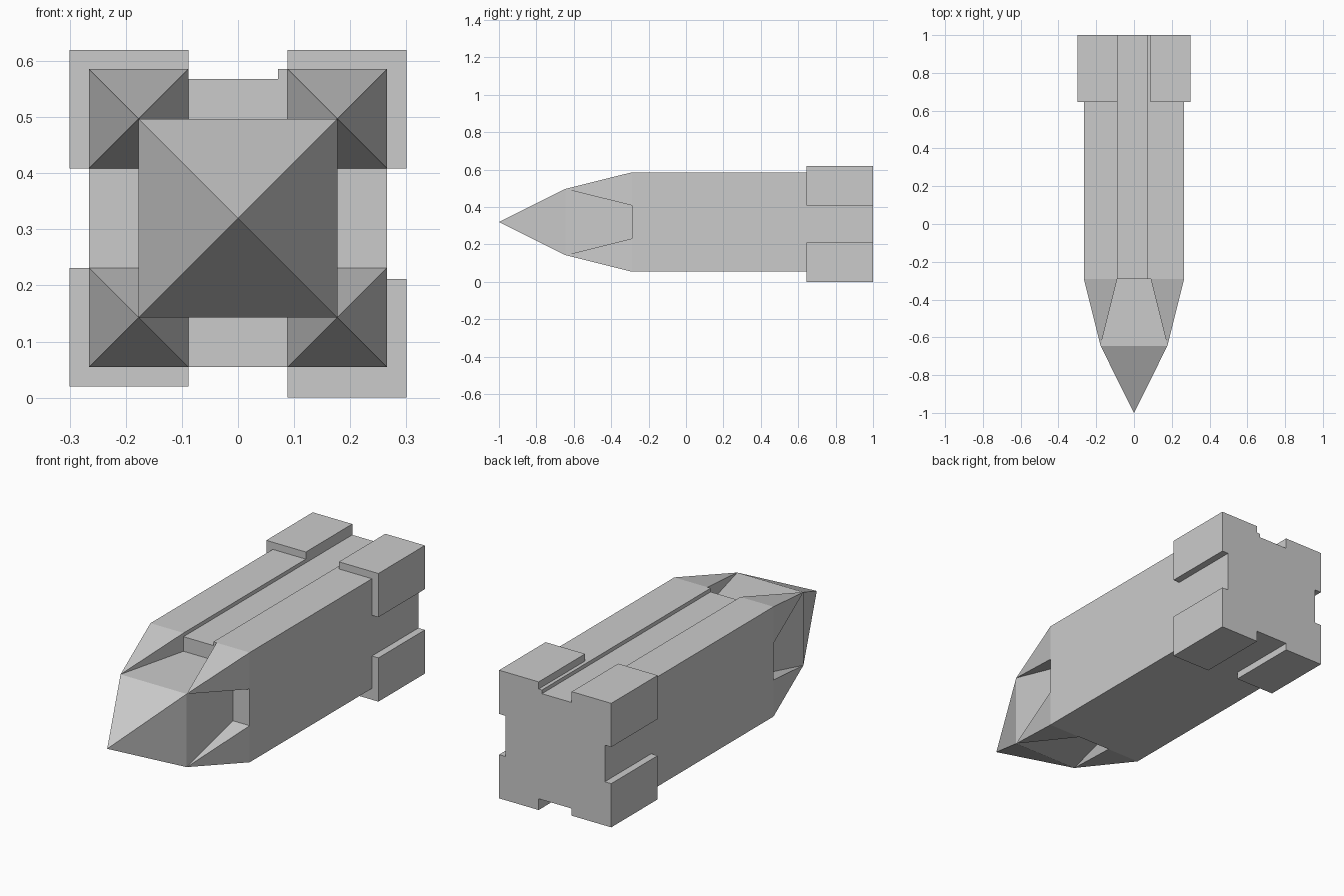
import bpy, bmesh

if "Cube" in bpy.data.objects:
    bpy.data.objects.remove(bpy.data.objects["Cube"])

CZ = 0.32           # height of the long axis
U = 0.0885          # module of the cross-section grid
SHOULDER, NECK = -0.29, -0.645
TAIL, BACK = 0.645, 1.0


def finish(name, bm):
    bmesh.ops.recalc_face_normals(bm, faces=bm.faces)
    me = bpy.data.meshes.new(name)
    bm.to_mesh(me)
    bm.free()
    ob = bpy.data.objects.new(name, me)
    bpy.context.collection.objects.link(ob)
    return ob


def extrude(name, profile, y0, y1):
    """Solid from an (x, z) outline, z relative to the axis, swept along y."""
    bm = bmesh.new()
    face = bm.faces.new([bm.verts.new((x, y0, CZ + z)) for x, z in profile])
    out = bmesh.ops.extrude_face_region(bm, geom=[face], use_keep_orig=True)
    verts = [v for v in out["geom"] if isinstance(v, bmesh.types.BMVert)]
    bmesh.ops.translate(bm, verts=verts, vec=(0, y1 - y0, 0))
    return finish(name, bm)


def spike(name, cx, cz, half, y_base, y_tip, y_root=None):
    """Open square pyramid pointing forward, optionally on a square shaft."""
    bm = bmesh.new()

    def ring(y):
        return [bm.verts.new((cx + sx * half, y, CZ + cz + sz * half))
                for sx, sz in ((-1, -1), (1, -1), (1, 1), (-1, 1))]

    base = ring(y_base)
    tip = bm.verts.new((cx, y_tip, CZ + cz))
    root = ring(y_root) if y_root is not None else None
    for i in range(4):
        j = (i + 1) % 4
        bm.faces.new((base[i], base[j], tip))
        if root:
            bm.faces.new((base[j], base[i], root[i], root[j]))
    return finish(name, bm)


# Square hull with a shallow, slightly off-centre groove along the top
R = 3 * U
extrude("hull", [(-R, -R), (R, -R), (R, R), (0.071, R), (0.071, R - 0.018),
                 (-U, R - 0.018), (-U, R), (-R, R)], SHOULDER, BACK)

# Central nose: square shaft ending in a pyramid
spike("nose", 0, 0, 2 * U, NECK, -1.0, SHOULDER)

# Corner nose spikes and L-shaped tail guards
F = 0.30
for sx, side in ((-1, "left"), (1, "right")):
    for sz, level in ((-1, "lower"), (1, "upper")):
        spike(f"{level}_{side}_spike", sx * 2 * U, sz * 2 * U, U, SHOULDER, NECK)
        # the lower right guard sits a little lower than the others
        dz = 0.02 if (sx, sz) == (1, -1) else 0.0
        outline = [(U, R), (U, F + dz), (F, F + dz), (F, U + dz), (R, U + dz), (R, R)]
        extrude(f"{level}_{side}_tail_guard",
                [(sx * x, sz * z) for x, z in outline], TAIL, BACK)
